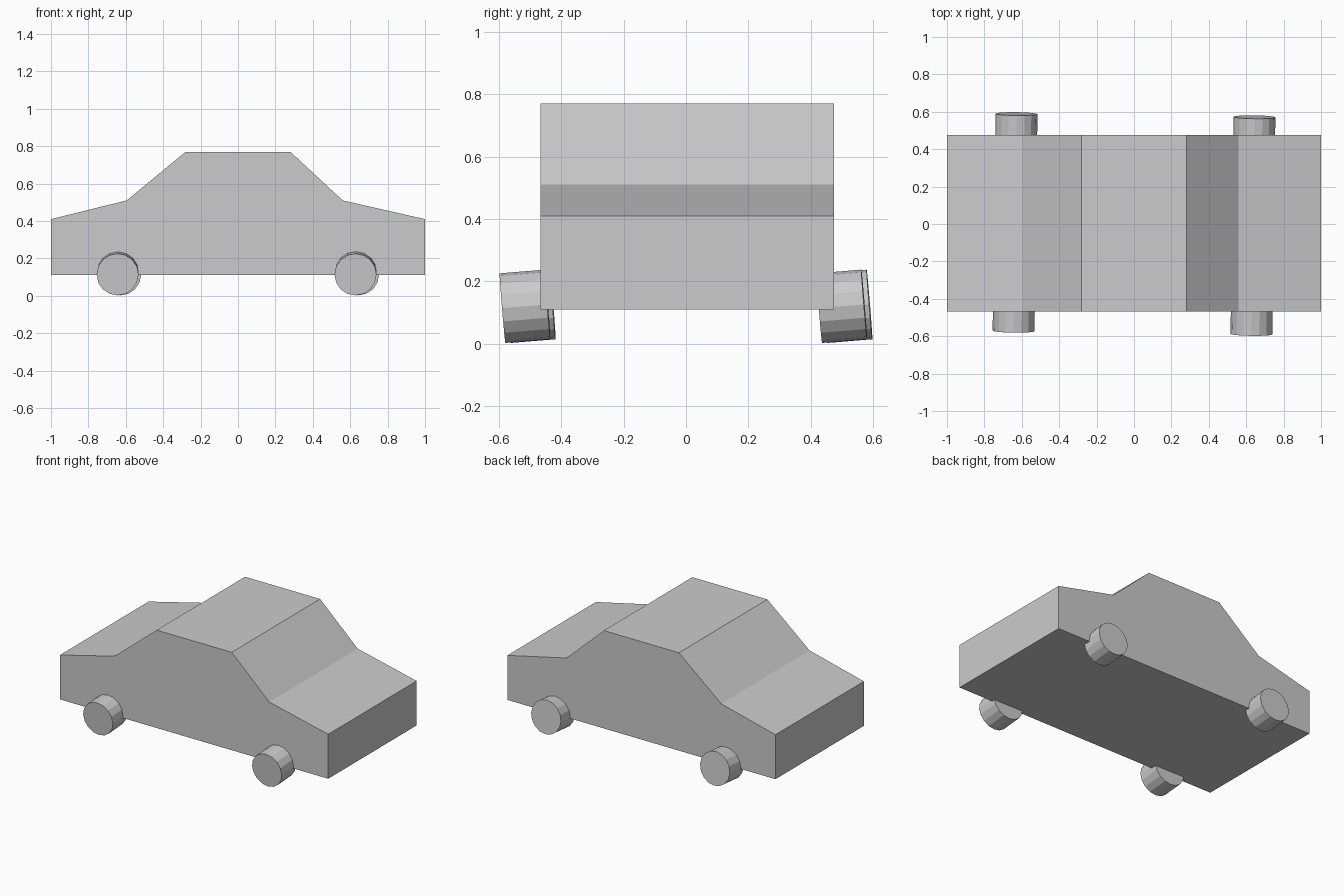
import bpy, bmesh
from math import radians
from mathutils import Matrix

cube = bpy.data.objects.get("Cube")
if cube:
    bpy.data.objects.remove(cube, do_unlink=True)

grey = bpy.data.materials.new("plain grey")
grey.use_nodes = True
colour = (0.6, 0.6, 0.6, 1)
grey.diffuse_color = colour
grey.node_tree.nodes["Principled BSDF"].inputs["Base Color"].default_value = colour


def add_object(name, bm):
    bmesh.ops.recalc_face_normals(bm, faces=bm.faces)
    mesh = bpy.data.meshes.new(name)
    bm.to_mesh(mesh)
    bm.free()
    mesh.materials.append(grey)
    obj = bpy.data.objects.new(name, mesh)
    bpy.context.collection.objects.link(obj)
    return obj


# Car body: side profile extruded across the width
PROFILE = [(-1, 0.11), (1, 0.11), (1, 0.41), (0.56, 0.51),
           (0.28, 0.77), (-0.28, 0.77), (-0.595, 0.51), (-1, 0.41)]
FRONT_Y, BACK_Y = -0.467, 0.475
bm = bmesh.new()
side = bm.faces.new([bm.verts.new((x, FRONT_Y, z)) for x, z in PROFILE])
extruded = bmesh.ops.extrude_face_region(bm, geom=[side], use_keep_orig=True)
moved = [v for v in extruded["geom"] if isinstance(v, bmesh.types.BMVert)]
bmesh.ops.translate(bm, verts=moved, vec=(0, BACK_Y - FRONT_Y, 0))
add_object("body", bm)


# Wheels: short drums, all leaning the same way and slightly turned
RADIUS, WIDTH = 0.112, 0.145
LEAN, TURN = radians(4.7), radians(-0.75)
for x_name, sx in (("left", 1), ("right", -1)):
    for y_name, sy in (("front", -1), ("back", 1)):
        bm = bmesh.new()
        bmesh.ops.create_cone(bm, cap_ends=True, segments=16, radius1=RADIUS,
                              radius2=RADIUS, depth=WIDTH,
                              matrix=Matrix.Rotation(radians(90) + LEAN, 4, "X"))
        wheel = add_object(f"{y_name}_{x_name}_wheel", bm)
        wheel.rotation_euler.z = TURN
        wheel.location = (sx * 0.636 + sy * 0.007,
                          sy * 0.508 - sx * 0.0085, 0.12)
